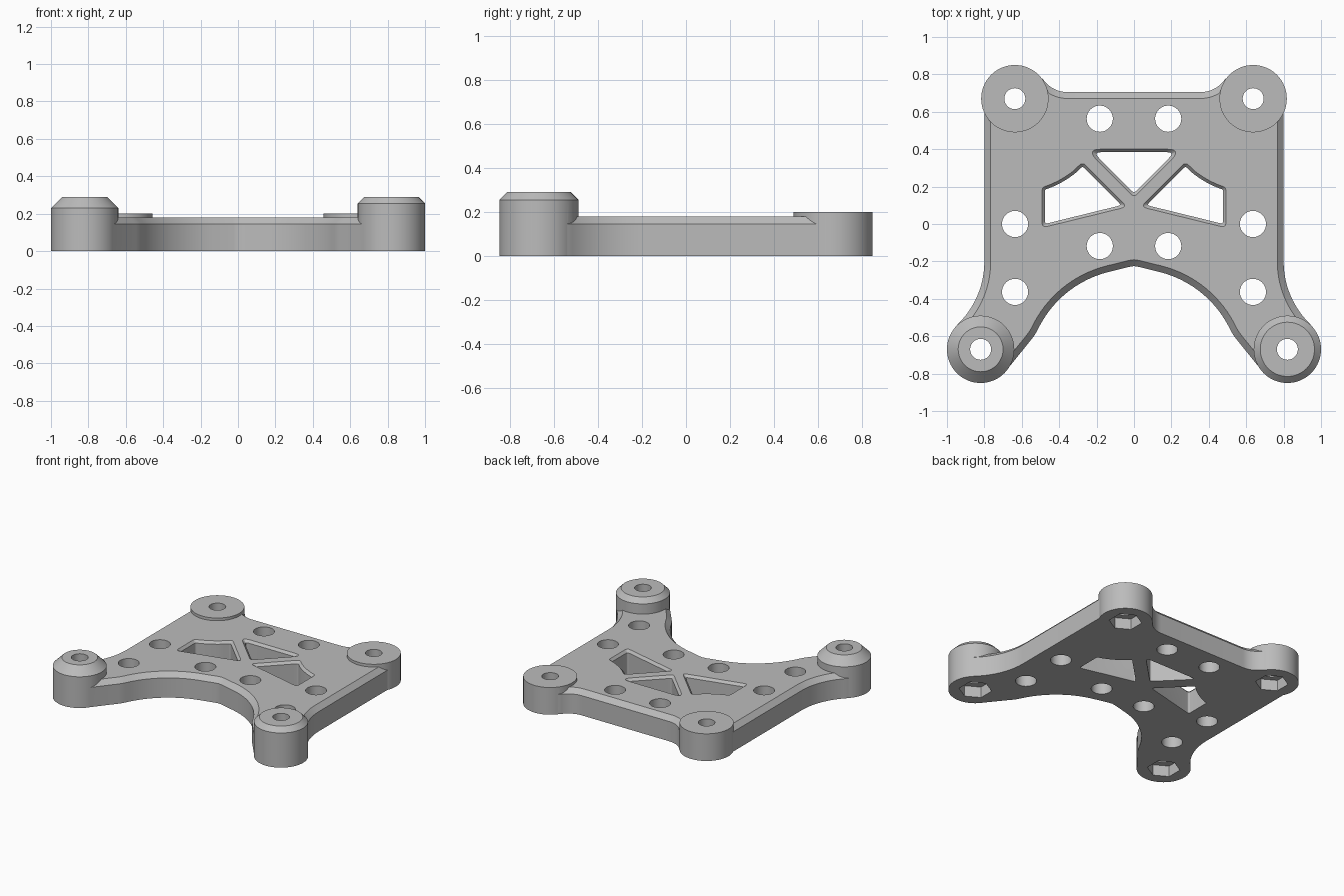
import bpy, bmesh, math
from mathutils import Vector

if "Cube" in bpy.data.objects:
    bpy.data.objects.remove(bpy.data.objects["Cube"])

FRONT, BACK, R = (0.82, -0.67), (0.637, 0.67), 0.18


def arc(c, r, a0, a1, n):
    return [(c[0] + r * math.cos(math.radians(a0 + (a1 - a0) * i / n)),
             c[1] + r * math.sin(math.radians(a0 + (a1 - a0) * i / n))) for i in range(n + 1)]


def circle(c, r, n=64, start=0):
    return arc(c, r, start, start + 360, n)[:-1]


def mirror(pts):
    return [(-x, y) for x, y in reversed(pts)]


def inset(pts, d):
    """Offset a counter-clockwise outline inwards by d."""
    out, n = [], len(pts)
    for i in range(n):
        p, q, s = (Vector(pts[(i + k) % n]) for k in (-1, 0, 1))
        e, f = (q - p).normalized(), (s - q).normalized()
        a, b = Vector((-e.y, e.x)), Vector((-f.y, f.x))
        out.append(tuple(q + (a + b) / (1 + a.dot(b)) * d))
    return out


def rounded(pts, cuts, n=6):
    """Round each corner by a curve starting its cut distance away."""
    out = []
    for i, (pt, d) in enumerate(zip(pts, cuts)):
        q = Vector(pt)
        if not d:
            out.append(pt)
            continue
        p, s = Vector(pts[i - 1]), Vector(pts[(i + 1) % len(pts)])
        a, b = q + (p - q).normalized() * d, q + (s - q).normalized() * d
        for k in range(n + 1):
            t = k / n
            out.append(tuple(a * (1 - t) ** 2 + q * 2 * t * (1 - t) + b * t * t))
    return out


def loft(name, layers):
    """Solid from stacked outlines [(points, z), ...]."""
    bm = bmesh.new()
    rings = [[bm.verts.new((x, y, z)) for x, y in pts] for pts, z in layers]
    bm.faces.new(rings[0][::-1])
    bm.faces.new(rings[-1])
    for lo, hi in zip(rings, rings[1:]):
        for i in range(len(lo)):
            j = (i + 1) % len(lo)
            bm.faces.new((lo[i], lo[j], hi[j], hi[i]))
    me = bpy.data.meshes.new(name)
    bm.to_mesh(me)
    bm.free()
    ob = bpy.data.objects.new(name, me)
    bpy.context.collection.objects.link(ob)
    return ob


def combine(target, tool, op):
    mod = target.modifiers.new(op.lower(), 'BOOLEAN')
    mod.operation, mod.object, mod.solver = op, tool, 'EXACT'
    bpy.context.view_layer.update()
    mesh = bpy.data.meshes.new_from_object(target.evaluated_get(bpy.context.evaluated_depsgraph_get()))
    target.modifiers.clear()
    target.data = mesh
    bpy.data.objects.remove(tool)


# plate outline: right half, counter-clockwise, then mirrored
half = [(0.025, -0.229)]
half += arc((0, -0.81), 0.57, 76, 25, 16)              # front arch
half += [(0.53, -0.592), (0.546, -0.614)]
half += arc(FRONT, 0.178, 220, 402, 30)                # around front boss
half += arc((1.267, -0.2), 0.467, 226, 180, 14)        # side sweep
half += arc(BACK, 0.178, -23.7, 141, 28)               # around back boss
half += arc((0.355, 0.865), 0.16, 326, 270, 12)        # back fillet
outline = [(0, -0.225)] + half + mirror(half)
plate = loft("mounting_plate", [(outline, 0), (outline, 0.145), (inset(outline, 0.034), 0.18)])

# three windows with chamfered rims
side_pts = [(0.036, 0.092), (0.492, -0.02), (0.492, 0.196)] \
    + arc((0.637, 0.674), 0.5, 249, 231, 8) + [(0.275, 0.331)]
side_cuts = [0.035, 0.03, 0.02] + [0] * 9 + [0.025]
top_pts, top_cuts = [(0, 0.143), (0.257, 0.4), (-0.257, 0.4)], [0.025, 0.08, 0.08]
for pts, cuts in ((side_pts, side_cuts), (mirror(side_pts), side_cuts[::-1]), (top_pts, top_cuts)):
    inner = rounded(inset(pts, 0.016), [c * 0.55 for c in cuts])
    flare = rounded(inset(pts, -0.016), [c * 1.45 for c in cuts])
    combine(plate, loft("window_cut", [(inner, -0.1), (inner, 0.162), (flare, 0.198)]), 'DIFFERENCE')

# corner bosses; the two front ones have different chamfers
for side, cham in ((-1, 0.06), (1, 0.035)):
    f, b = (side * FRONT[0], FRONT[1]), (side * BACK[0], BACK[1])
    combine(plate, loft("front_boss", [(circle(f, R), 0), (circle(f, R), 0.29 - cham),
                                       (circle(f, R - cham), 0.29)]), 'UNION')
    combine(plate, loft("back_boss", [(circle(b, R), 0), (circle(b, R), 0.2)]), 'UNION')

# bolt holes with hexagonal nut pockets below, and plain plate holes
for side in (-1, 1):
    for x, y in (FRONT, BACK):
        c = (side * x, y)
        bolt, nut = circle(c, 0.056, 40), circle(c, 0.11, 6, 30)
        combine(plate, loft("bolt_hole", [(bolt, -0.1), (bolt, 0.5)]), 'DIFFERENCE')
        combine(plate, loft("nut_pocket", [(nut, -0.1), (nut, 0.08)]), 'DIFFERENCE')
    for x, y in ((0.183, 0.563), (0.183, -0.118), (0.636, 0), (0.636, -0.363)):
        ring = circle((side * x, y), 0.07, 40)
        combine(plate, loft("plate_hole", [(ring, -0.1), (ring, 0.5)]), 'DIFFERENCE')

grey = bpy.data.materials.new("plain grey")
grey.diffuse_color = (0.5, 0.5, 0.5, 1)
grey.use_nodes = True
grey.node_tree.nodes["Principled BSDF"].inputs["Base Color"].default_value = grey.diffuse_color
plate.data.materials.clear()
plate.data.materials.append(grey)
for p in plate.data.polygons:
    p.material_index = 0
bpy.ops.object.select_all(action='DESELECT')
plate.select_set(True)
bpy.context.view_layer.objects.active = plate
bpy.ops.object.shade_smooth_by_angle(angle=math.radians(25))
